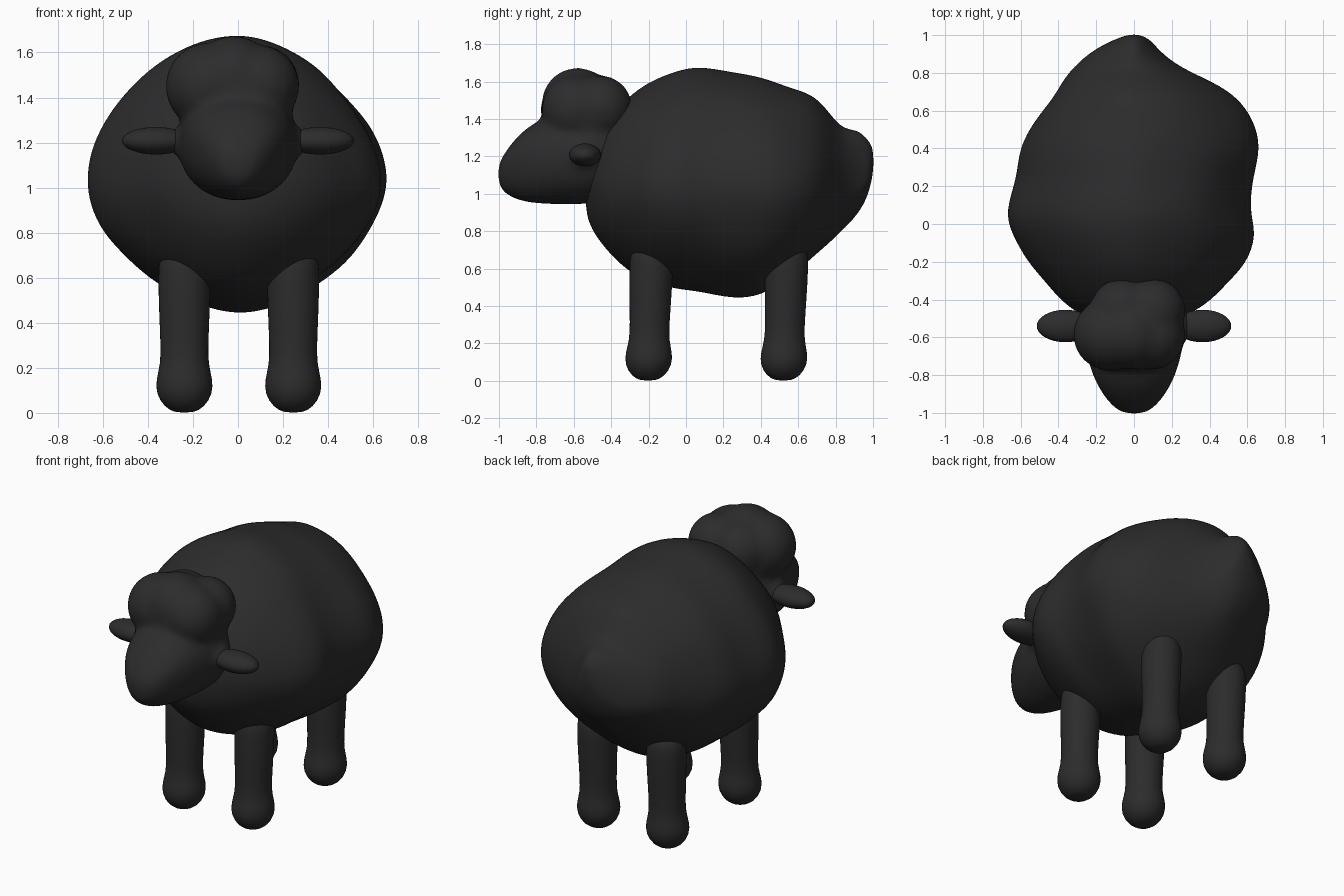
import bpy, bmesh, math
from mathutils import Vector, noise

if "Cube" in bpy.data.objects:
    bpy.data.objects.remove(bpy.data.objects["Cube"])

black = bpy.data.materials.new("charcoal_black")
black.diffuse_color = (0.025, 0.025, 0.025, 1)
black.use_nodes = True
black.node_tree.nodes["Principled BSDF"].inputs["Base Color"].default_value = black.diffuse_color


def finish(name, bm):
    bmesh.ops.recalc_face_normals(bm, faces=bm.faces)
    me = bpy.data.meshes.new(name)
    bm.to_mesh(me)
    bm.free()
    me.materials.append(black)
    me.shade_smooth()
    ob = bpy.data.objects.new(name, me)
    bpy.context.collection.objects.link(ob)
    return ob


def subdivide(ob, levels):
    m = ob.modifiers.new("smooth_surface", 'SUBSURF')
    m.levels = m.render_levels = levels


def skin(bm, rings):
    """Bridges closed rings of vertices and caps both ends."""
    n = len(rings[0])
    for a, b in zip(rings, rings[1:]):
        for i in range(n):
            j = (i + 1) % n
            bm.faces.new((a[i], a[j], b[j], b[i]))
    bm.faces.new(rings[0])
    bm.faces.new(rings[-1])


def loft(bm, stations, zmid, power, sides=28, lump=0.0):
    """Rounded rings along y; each station is (y, left, right, bottom, top)."""
    rings = []
    for y, left, right, bot, top in stations:
        margin = 0.3 * (top - bot)
        zm = min(max(zmid, bot + margin), top - margin)
        ring = []
        for i in range(sides):
            a = 2 * math.pi * i / sides
            c, s = math.cos(a), math.sin(a)
            x = math.copysign(abs(c) ** (2 / power), c) * (right if c > 0 else left)
            z = math.copysign(abs(s) ** (2 / power), s) * (top - zm if s > 0 else zm - bot)
            k = 1 + lump * noise.noise(Vector((x, y, z)) * 4)
            ring.append(bm.verts.new((x * k, y, zm + z * k)))
        rings.append(ring)
    skin(bm, rings)


def add_ball(bm, center, radii):
    new = bmesh.ops.create_uvsphere(bm, u_segments=32, v_segments=16, radius=1)["verts"]
    for v in new:
        v.co = Vector(center) + Vector([v.co[i] * radii[i] for i in range(3)])


# Woolly body, ending in the tail lump
bm = bmesh.new()
loft(bm, [
    (-0.54, .10, .10, .89, 1.15), (-0.49, .28, .28, .78, 1.30),
    (-0.40, .40, .42, .67, 1.43), (-0.30, .48, .50, .58, 1.53),
    (-0.20, .57, .58, .53, 1.60), (-0.05, .655, .64, .485, 1.66),
    (0.07, .68, .605, .47, 1.685), (0.25, .615, .625, .44, 1.65),
    (0.40, .62, .675, .455, 1.63), (0.55, .535, .64, .54, 1.575),
    (0.67, .425, .55, .65, 1.54), (0.75, .38, .43, .72, 1.465),
    (0.83, .32, .24, .80, 1.35), (0.92, .22, .13, .89, 1.345),
    (0.975, .11, .09, .99, 1.29), (1.003, .03, .03, 1.12, 1.24),
], 1.03, 1.82, lump=0.03)
# Tufts of wool: (position, height)
tufts = [((-.67, .07, 1.02), .012), ((.66, .40, 1.10), .012), ((.62, -.06, 1.0), .012),
         ((.52, -.16, 1.08), .02)]
for v in bm.verts:
    out = (v.co - Vector((0, .15, 1.05))).normalized()
    v.co += out * sum(h * math.exp(-((v.co - Vector(p)).length / .16) ** 2) for p, h in tufts)
subdivide(finish("woolly_body", bm), 2)

# Head: face and muzzle, lumpy wool cap and ear roots, blended into one surface
bm = bmesh.new()
loft(bm, [
    (-1.008, .05, .05, 1.05, 1.15), (-0.975, .11, .11, 1.0, 1.215),
    (-0.90, .17, .17, .96, 1.315), (-0.80, .225, .225, .945, 1.395),
    (-0.65, .265, .265, .94, 1.44), (-0.50, .275, .275, .94, 1.44),
    (-0.30, .24, .24, 1.0, 1.36),
], 1.2, 2.15)
for center, r in [((-.13, -.585, 1.45), .195), ((.09, -.59, 1.45), .185),
                  ((-.02, -.58, 1.48), .195), ((.10, -.46, 1.46), .175),
                  ((-.06, -.46, 1.46), .175), ((0, -.53, 1.38), .25)]:
    add_ball(bm, center, (r, r, r))
for side in (-1, 1):
    add_ball(bm, (side * .25, -.54, 1.205), (.06, .09, .07))
head = finish("head", bm)
subdivide(head, 1)
m = head.modifiers.new("blend", 'REMESH')
m.mode, m.voxel_size, m.use_smooth_shade = 'VOXEL', 0.018, True
m = head.modifiers.new("soften", 'SMOOTH')
m.iterations = 16

# Ears
for side, label in ((-1, "left"), (1, "right")):
    bm = bmesh.new()
    add_ball(bm, (side * .363, -.54, 1.208), (.152, .086, .061))
    finish(label + "_ear", bm)

# Legs: turned profile with a wider rounded foot, leaning slightly backwards
profile = [(.04, 0), (.09, .025), (.128, .085), (.127, .15), (.108, .215), (.107, .3),
           (.114, .45), (.118, .6), (.115, .68), (.09, .725), (.04, .74)]
n = 20
for fb, y0 in (("front", -.203), ("back", .52)):
    for x0, label in ((-.238, "left"), (.245, "right")):
        bm = bmesh.new()
        skin(bm, [[bm.verts.new((x0 + r * math.cos(2 * math.pi * i / n),
                                 y0 + .02 * z / .7 + r * math.sin(2 * math.pi * i / n), z))
                   for i in range(n)] for r, z in profile])
        subdivide(finish(fb + "_" + label + "_leg", bm), 1)
